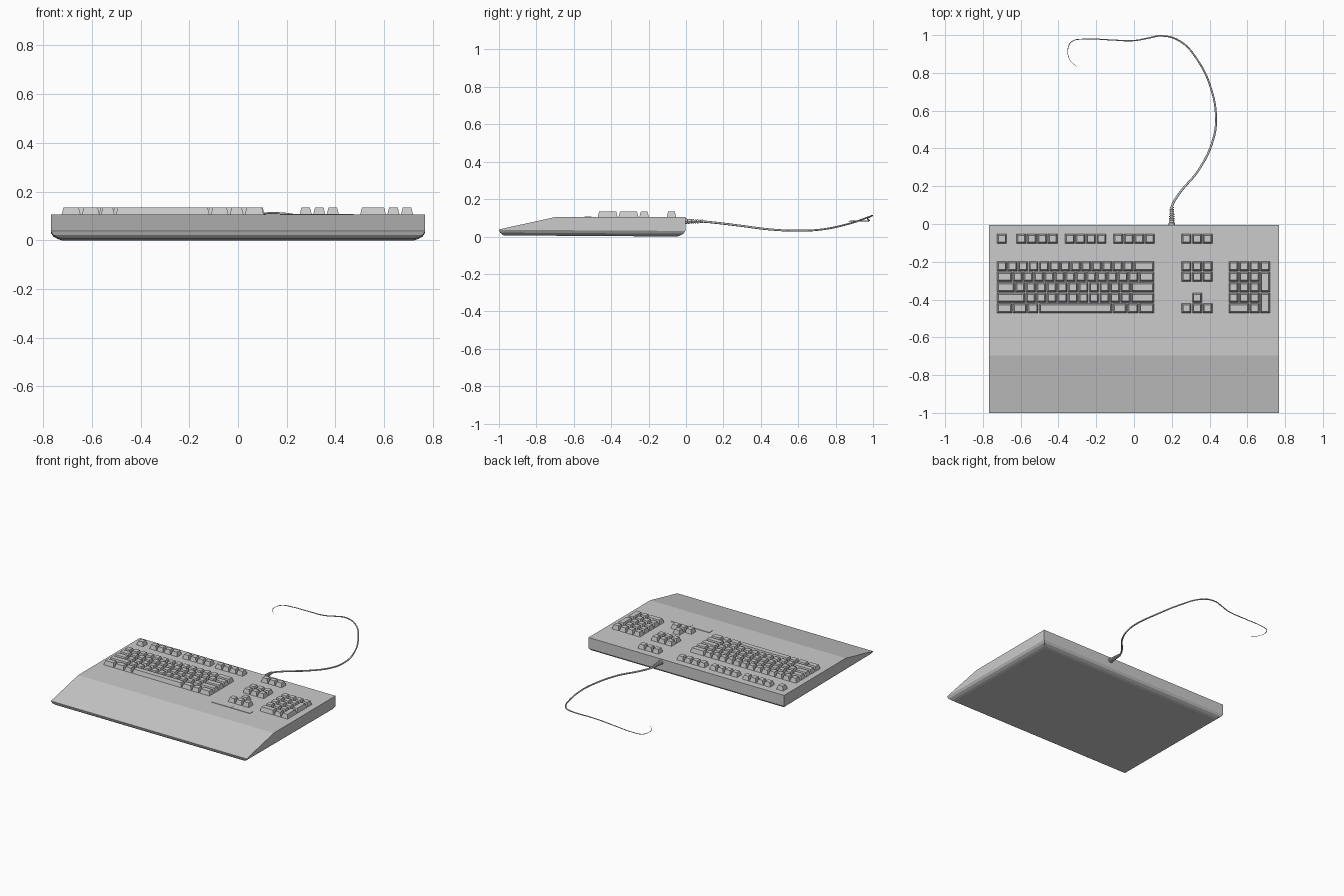
import bpy, bmesh, math

if "Cube" in bpy.data.objects:
    bpy.data.objects.remove(bpy.data.objects["Cube"])

U = 0.0557            # key pitch
TOP = 0.105           # deck height


def make(name, bm):
    bmesh.ops.recalc_face_normals(bm, faces=bm.faces[:])
    me = bpy.data.meshes.new(name)
    bm.to_mesh(me)
    bm.free()
    ob = bpy.data.objects.new(name, me)
    bpy.context.collection.objects.link(ob)
    return ob


def block(bm, x0, x1, y0, y1, z0, z1, taper=0.0):
    """Box whose top is inset by taper."""
    lo = [bm.verts.new((x, y, z0)) for x, y in ((x0, y0), (x1, y0), (x1, y1), (x0, y1))]
    t = taper
    hi = [bm.verts.new((x, y, z1)) for x, y in
          ((x0 + t, y0 + t), (x1 - t, y0 + t), (x1 - t, y1 - t), (x0 + t, y1 - t))]
    bm.faces.new(lo[::-1])
    bm.faces.new(hi)
    for i in range(4):
        j = (i + 1) % 4
        bm.faces.new((lo[i], lo[j], hi[j], hi[i]))


# Case: sloped palm rest in front, flat deck, rounded underside
bm = bmesh.new()
W, F, B, K = 0.768, -1.0, -0.004, -0.695
rings = []
for inset, z in ((0.045, 0.0), (0.028, 0.005), (0.010, 0.015), (0.0, 0.03)):
    x, f, b = W - inset, F + inset * 0.6, B - inset
    zf = z + 0.006
    zk = z + 0.006 * (b - K) / (b - f)
    rings.append([bm.verts.new(p) for p in
                  ((-x, f, zf), (x, f, zf), (x, K, zk), (x, b, z), (-x, b, z), (-x, K, zk))])
rings.append([bm.verts.new(p) for p in
              ((-W, F, 0.038), (W, F, 0.038), (W, K, TOP), (W, B, TOP), (-W, B, TOP), (-W, K, TOP))])
for a, b in zip(rings, rings[1:]):
    for i in range(6):
        j = (i + 1) % 6
        bm.faces.new((a[i], a[j], b[j], b[i]))
for r in (rings[0], rings[-1]):
    bm.faces.new((r[0], r[1], r[2], r[5]))
    bm.faces.new((r[5], r[2], r[3], r[4]))
make("case", bm)


# Keys: each row is a list of widths in key units
def key(bm, x, y, w=1, h=1):
    g = 0.0022
    block(bm, x + g, x + w * U - g, y - h * U + g, y - g, TOP - 0.002, 0.134, 0.008)


def key_row(bm, x, y, widths):
    for w in widths:
        key(bm, x, y, w)
        x += w * U


LEFT, ROW0, NAV, PAD = -0.727, -0.196, 0.25, 0.499

bm = bmesh.new()
for x, n in ((LEFT, 1), (-0.625, 4), (-0.367, 4), (-0.111, 4), (NAV, 3)):
    key_row(bm, x, -0.050, [1] * n)
make("function_keys", bm)

bm = bmesh.new()
layout = ([1] * 13 + [2],
          [1.5] + [1] * 12 + [1.5],
          [1.75] + [1] * 11 + [2.25],
          [2.75] + [1] * 10 + [2.25],
          [1.5, 1.4, 1.1, 7, 1.4, 1.1, 1.5])
for i, widths in enumerate(layout):
    key_row(bm, LEFT, ROW0 - i * U, widths)
make("main_keys", bm)

bm = bmesh.new()
for r in (0, 1, 4):
    key_row(bm, NAV, ROW0 - r * U, [1] * 3)
key(bm, NAV + U, ROW0 - 3 * U)
make("navigation_keys", bm)

bm = bmesh.new()
key_row(bm, PAD, ROW0, [1] * 4)
for r in (1, 2, 3):
    key_row(bm, PAD, ROW0 - r * U, [1] * 3)
key_row(bm, PAD, ROW0 - 4 * U, [2, 1])
for r in (1, 3):
    key(bm, PAD + 3 * U, ROW0 - r * U, 1, 2)
make("number_pad_keys", bm)

# Indicator strip in two halves
bm = bmesh.new()
for x0, x1 in ((0.172, 0.324), (0.325, 0.474)):
    block(bm, x0, x1, -0.542, -0.506, TOP - 0.002, TOP + 0.003, 0.0005)
make("indicator_strip", bm)

# Ribbed strain relief: lathed rings along y
bm = bmesh.new()
prof = [(-0.02, 0.018), (0.006, 0.018)]
for i in range(7):
    y = 0.008 + i * 0.012
    r = 0.0155 - i * 0.0008
    prof += [(y, r - 0.004), (y + 0.004, r - 0.004), (y + 0.004, r), (y + 0.010, r)]
prev = None
for y, r in prof:
    ring = [bm.verts.new((0.2 + r * math.cos(a * math.tau / 12), y,
                          0.081 + 0.85 * r * math.sin(a * math.tau / 12))) for a in range(12)]
    if prev:
        for i in range(12):
            j = (i + 1) % 12
            bm.faces.new((prev[i], prev[j], ring[j], ring[i]))
    else:
        bm.faces.new(ring)
    prev = ring
bm.faces.new(prev)
make("strain_relief", bm)

# Cable: curved path thinning towards its free end
path = [(0.2, 0.0, 0.081), (0.2, 0.09, 0.080), (0.235, 0.155, 0.074), (0.345, 0.29, 0.058),
        (0.42, 0.45, 0.038), (0.434, 0.56, 0.032), (0.41, 0.71, 0.036), (0.335, 0.87, 0.068),
        (0.24, 0.97, 0.102), (0.145, 0.996, 0.112), (0.07, 0.983, 0.106), (0.0, 0.971, 0.097),
        (-0.13, 0.975, 0.09), (-0.26, 0.979, 0.085), (-0.33, 0.965, 0.083), (-0.35, 0.925, 0.083),
        (-0.34, 0.87, 0.083), (-0.305, 0.835, 0.083)]
cu = bpy.data.curves.new("cable", 'CURVE')
cu.dimensions = '3D'
cu.bevel_depth = 0.006
cu.bevel_resolution = 2
cu.resolution_u = 6
cu.use_fill_caps = True
sp = cu.splines.new('BEZIER')
sp.bezier_points.add(len(path) - 1)
n = len(path) - 1
for i, (p, co) in enumerate(zip(sp.bezier_points, path)):
    p.co = co
    p.handle_left_type = p.handle_right_type = 'AUTO'
    p.radius = 1 - 0.85 * (i / n) ** 1.5
cable = bpy.data.objects.new("cable", cu)
bpy.context.collection.objects.link(cable)
